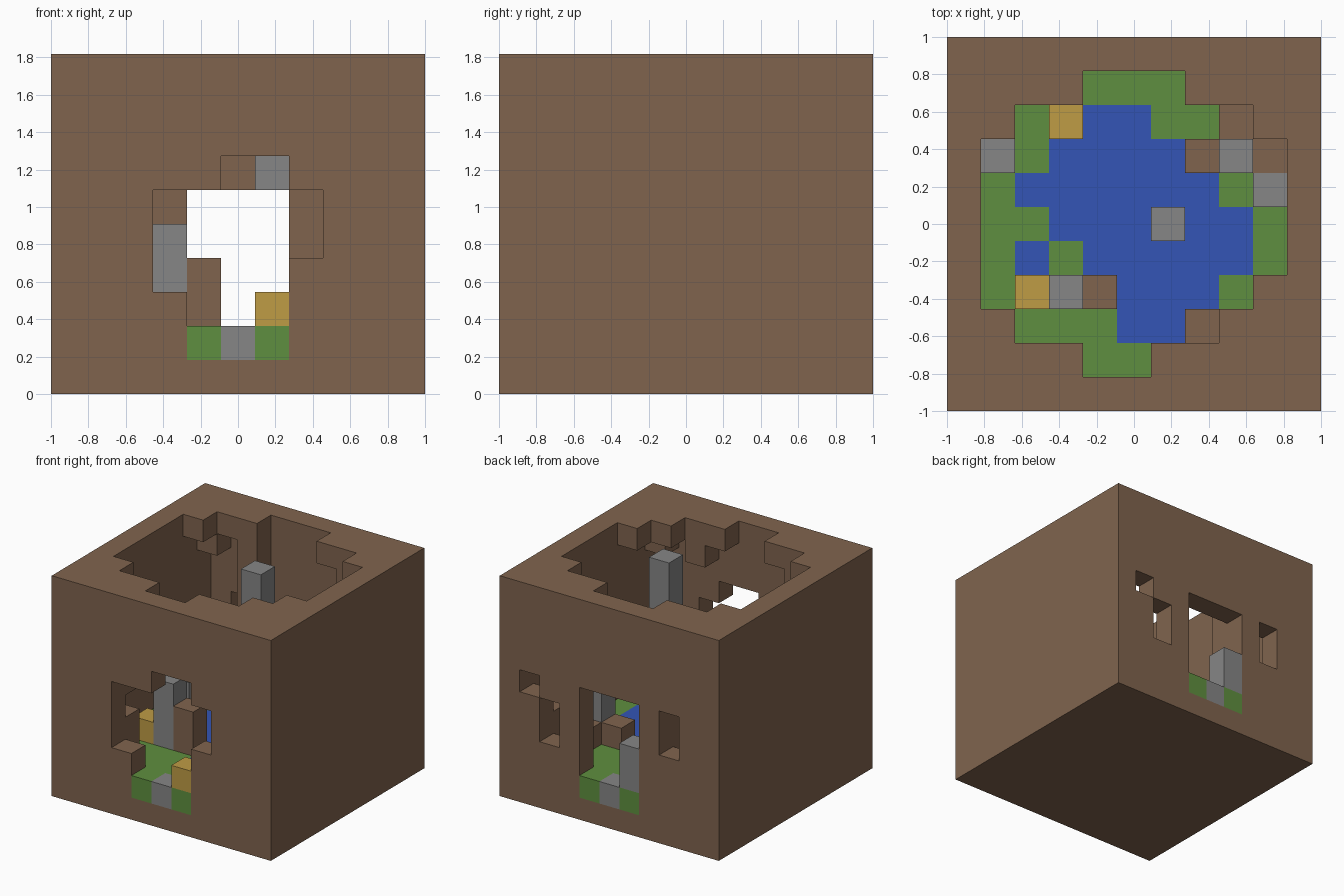
import bpy, bmesh
from mathutils import Vector

if "Cube" in bpy.data.objects:
    bpy.data.objects.remove(bpy.data.objects["Cube"], do_unlink=True)

N, TOP = 11, 10
S = 2 / N

COLOURS = {
    "earth": (0.216, 0.127, 0.076),
    "stone": (0.238, 0.238, 0.238),
    "grass": (0.114, 0.275, 0.050),
    "gold": (0.520, 0.332, 0.060),
    "water": (0.033, 0.089, 0.468),
}
LETTERS = {"e": "earth", "s": "stone", "g": "grass", "o": "gold", "w": "water"}


def make_material(name, rgb):
    mat = bpy.data.materials.new(name)
    mat.use_nodes = True
    mat.diffuse_color = (*rgb, 1)
    bsdf = mat.node_tree.nodes["Principled BSDF"]
    bsdf.inputs["Base Color"].default_value = (*rgb, 1)
    bsdf.inputs["Roughness"].default_value = 0.9
    return mat


materials = {n: make_material(n, c) for n, c in COLOURS.items()}

# Floor plan, back row first; dots are covered by the roof rim
PLAN = [
    "...........",
    "....ggg....",
    "..gowwgge..",
    ".sgwwwwese.",
    ".gwwwwwwgs.",
    ".ggwwwwwwg.",
    ".gwgwwwwwg.",
    ".gosewwwg..",
    "..gggwwe...",
    "....gg.....",
    "...........",
][::-1]

grid = {}


def fill(part, xs, ys, zs):
    for x in xs:
        for y in ys:
            for z in zs:
                grid[x, y, z] = part


def carve(xs, ys, zs):
    for x in xs:
        for y in ys:
            for z in zs:
                grid.pop((x, y, z), None)


# Solid earth block, hollowed into a cave
inner = range(1, TOP)
fill("cave_shell", range(N), range(N), range(TOP))
carve(inner, inner, range(2, 9))

# Roof opening follows the plan
for y, row in enumerate(PLAN):
    for x, letter in enumerate(row):
        if letter != ".":
            carve([x], [y], [9])

# Earth left standing inside the cave
fill("cave_shell", [3], [9], range(2, 9))
fill("cave_shell", [2], [1], range(2, 9))
carve([2], [1], [4])
fill("cave_shell", [9], [9], (2, 3))
for x, y in ((1, 9), (8, 9), (9, 9), (7, 1), (9, 1), (1, 1)):
    fill("cave_shell", [x], [y], [8])

# Front entrance: one (lowest, highest) span per column
for x, (lo, hi) in enumerate([(3, 5), (2, 5), (2, 6), (2, 6), (4, 5)], 3):
    carve([x], [0], range(lo, hi + 1))

# Back entrance and windows
carve((4, 5, 6), [10], range(2, 6))
carve([9], [10], [5])
carve([8], [10], (3, 4))
carve([2], [10], (4, 5))

# Ground layer and the columns rising from it
PARTS = {"e": "earth_columns", "s": "stones", "g": "grass_floor",
         "o": "gold_blocks", "w": "pond"}
heights = {(3, 3): 5, (4, 3): 4, (8, 7): 5}
for x in inner:
    for y in inner:
        letter = PLAN[y][x]
        if letter in "gw":
            fill(PARTS[letter], [x], [y], [1])
        elif letter == ".":
            fill("grass_floor", [x], [y], [1])
        else:
            fill(PARTS[letter], [x], [y], range(1, heights.get((x, y), 3)))

# Thresholds of both entrances
for y in (0, 10):
    fill("grass_floor", (4, 6), [y], [1])
    fill("stones", [5], [y], [1])
fill("gold_blocks", [6], [0], [2])
fill("stones", [4], [10], (2, 3))

# Hanging stone pillar
fill("hanging_pillar", [6], [5], range(6, TOP))

PART_COLOUR = {PARTS[k]: LETTERS[k] for k in PARTS}
PART_COLOUR.update(cave_shell="earth", hanging_pillar="stone")


def build_part(name):
    """Make one mesh from the open sides of a part's cells."""
    bm = bmesh.new()
    for cell, part in grid.items():
        if part != name:
            continue
        for axis in range(3):
            for sign in (0, 1):
                near = list(cell)
                near[axis] += 2 * sign - 1
                if tuple(near) in grid:
                    continue
                u, v = Vector(), Vector()
                u[(axis + 1) % 3] = v[(axis + 2) % 3] = 1
                start = Vector(cell)
                start[axis] += sign
                loop = [start, start + u, start + u + v, start + v]
                if not sign:
                    loop.reverse()
                bm.faces.new([bm.verts.new((p - Vector((N / 2, N / 2, 0))) * S)
                              for p in loop])
    bmesh.ops.remove_doubles(bm, verts=bm.verts[:], dist=S / 100)
    mesh = bpy.data.meshes.new(name)
    bm.to_mesh(mesh)
    bm.free()
    mesh.materials.append(materials[PART_COLOUR[name]])
    bpy.context.collection.objects.link(bpy.data.objects.new(name, mesh))


for part_name in PART_COLOUR:
    build_part(part_name)
